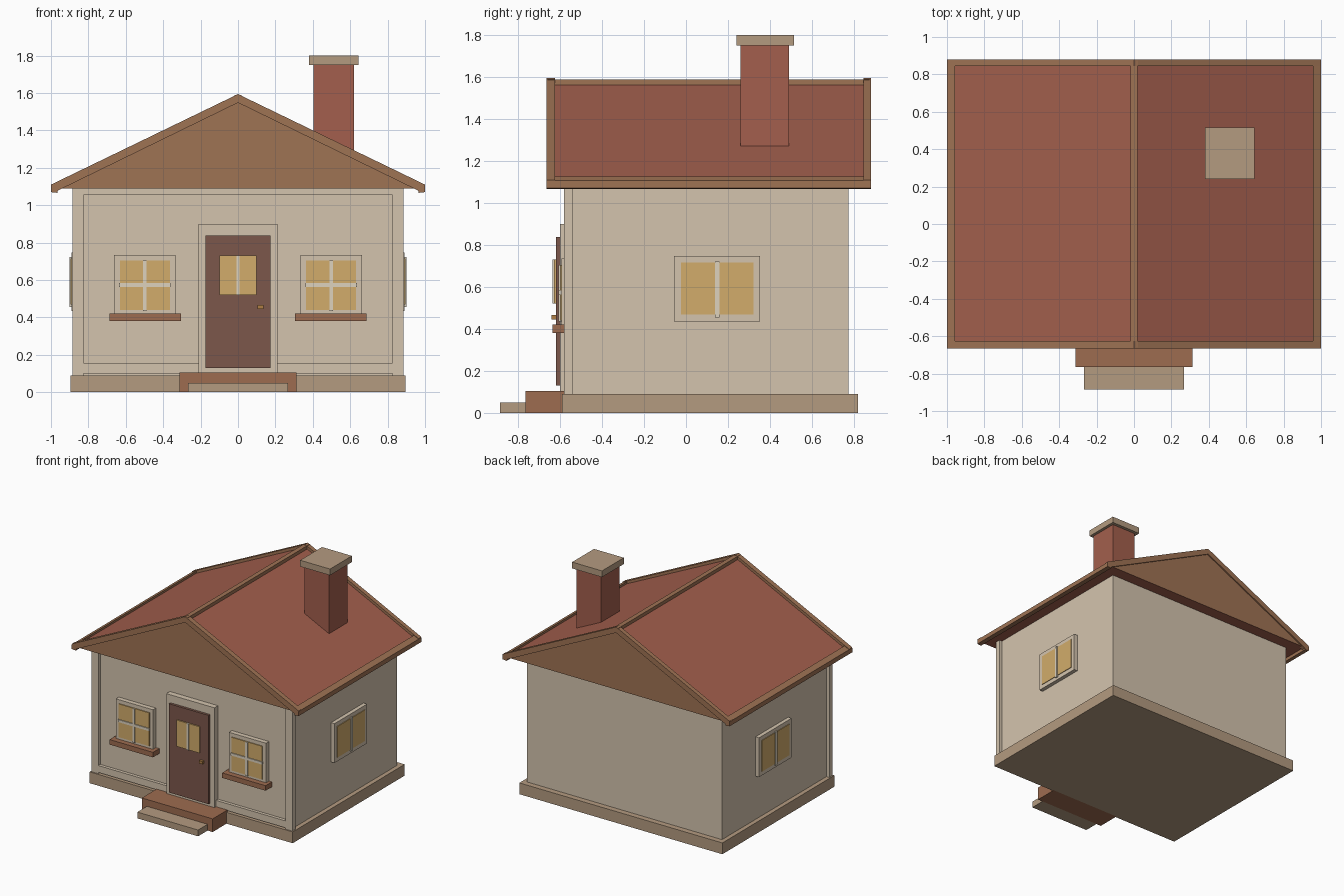
import bpy, bmesh

if "Cube" in bpy.data.objects:
    bpy.data.objects.remove(bpy.data.objects["Cube"], do_unlink=True)


def material(name, hex_code):
    """Flat material from an sRGB hex code."""
    m = bpy.data.materials.new(name)
    rgb = [int(hex_code[i:i + 2], 16) / 255 for i in (0, 2, 4)]
    lin = [c / 12.92 if c <= 0.04045 else ((c + 0.055) / 1.055) ** 2.4 for c in rgb]
    m.diffuse_color = (*lin, 1)
    m.use_nodes = True
    node = next(n for n in m.node_tree.nodes if n.type == "BSDF_PRINCIPLED")
    node.inputs["Base Color"].default_value = (*lin, 1)
    return m


plaster = material("cream plaster", "D4C4AE")
stone = material("tan stone", "B49B80")
tile = material("red roof tile", "A35F4D")
timber = material("brown timber", "9F7354")
step_wood = material("reddish timber", "9D6C50")
door_paint = material("dark door paint", "7C574B")
glass = material("amber glass", "D2AC6B")
bars = material("pale glazing bars", "DDD2BE")
brass = material("aged brass", "B07F45")


def prism(name, profile, y0, y1, *mats):
    """Extrude an xz profile from y0 to y1; a second material colours the ends."""
    bm = bmesh.new()
    front = bm.faces.new([bm.verts.new((x, y0, z)) for x, z in profile])
    ext = bmesh.ops.extrude_face_region(bm, geom=[front])
    moved = [g for g in ext["geom"] if isinstance(g, bmesh.types.BMVert)]
    bmesh.ops.translate(bm, verts=moved, vec=(0, y1 - y0, 0))
    bmesh.ops.recalc_face_normals(bm, faces=bm.faces[:])
    for f in bm.faces:
        f.material_index = len(mats) - 1 if abs(f.normal.y) > 0.9 else 0
    me = bpy.data.meshes.new(name)
    bm.to_mesh(me)
    bm.free()
    for m in mats:
        me.materials.append(m)
    ob = bpy.data.objects.new(name, me)
    bpy.context.collection.objects.link(ob)
    return ob


def box(name, x, y, z, mat):
    """Box from (min, max) ranges."""
    return prism(name, [(x[0], z[0]), (x[1], z[0]), (x[1], z[1]), (x[0], z[1])], *y, mat)


def span(s, a, b):
    return tuple(sorted((s * a, s * b)))


# Body
box("foundation", (-0.895, 0.895), (-0.59, 0.82), (0, 0.09), stone)
box("walls", (-0.86, 0.86), (-0.555, 0.775), (0.09, 1.1), plaster)

# Front wall trim
box("trim_top", (-0.825, 0.825), (-0.58, -0.55), (1.055, 1.09), plaster)
for s, side in ((1, "left"), (-1, "right")):
    box(f"corner_post_{side}", span(s, 0.825, 0.885), (-0.58, -0.54), (0.09, 1.09), plaster)
    box(f"trim_bottom_{side}", span(s, 0.21, 0.825), (-0.58, -0.55), (0.1, 0.155), plaster)

# Roof body with timber gable ends
prism("roof", [(-0.98, 1.09), (0.98, 1.09), (0.98, 1.097), (0, 1.57), (-0.98, 1.097)],
      -0.655, 0.87, tile, timber)
box("ridge_cap", (-0.018, 0.018), (-0.66, 0.875), (1.55, 1.588), timber)
for s, side in ((1, "left"), (-1, "right")):
    rake = [(0, 1.594), (s, 1.11), (s * 0.98, 1.07), (0, 1.548)]
    for end, y in (("front", (-0.665, -0.625)), ("back", (0.845, 0.88))):
        prism(f"rake_board_{end}_{side}", rake, *y, timber)
    eave = [(s * 0.958, 1.125), (s, 1.106), (s, 1.07), (s * 0.965, 1.066)]
    prism(f"eave_board_{side}", eave, -0.665, 0.88, timber)

# Chimney
box("chimney", (0.405, 0.62), (0.26, 0.49), (1.15, 1.75), tile)
box("chimney_cap", (0.38, 0.643), (0.24, 0.515), (1.75, 1.8), stone)

# Entrance steps
box("landing", (-0.312, 0.312), (-0.765, -0.58), (0, 0.105), step_wood)
box("lower_step", (-0.268, 0.268), (-0.885, -0.765), (0, 0.05), stone)

# Door
box("door_frame", (-0.212, 0.212), (-0.6, -0.55), (0.1, 0.9), plaster)
box("door", (-0.175, 0.175), (-0.62, -0.59), (0.13, 0.837), door_paint)
box("door_glass", (-0.1, 0.1), (-0.629, -0.62), (0.52, 0.73), glass)
box("door_glazing_bar", (-0.009, 0.009), (-0.636, -0.62), (0.52, 0.73), bars)
box("door_knob", (0.105, 0.135), (-0.64, -0.62), (0.444, 0.466), brass)

# Front windows
for s, side in ((1, "left"), (-1, "right")):
    w = f"front_window_{side}"
    box(f"{w}_frame", span(s, 0.335, 0.662), (-0.592, -0.55), (0.42, 0.735), plaster)
    box(f"{w}_glass", span(s, 0.363, 0.632), (-0.599, -0.592), (0.44, 0.705), glass)
    box(f"{w}_upright_bar", span(s, 0.488, 0.507), (-0.606, -0.592), (0.435, 0.705), bars)
    box(f"{w}_cross_bar", span(s, 0.36, 0.635), (-0.606, -0.592), (0.563, 0.583), bars)
    box(f"{w}_sill", span(s, 0.305, 0.688), (-0.635, -0.55), (0.38, 0.42), step_wood)

# Side windows
for s, side in ((1, "left"), (-1, "right")):
    w = f"side_window_{side}"
    box(f"{w}_frame", span(s, 0.85, 0.891), (-0.057, 0.353), (0.435, 0.748), plaster)
    box(f"{w}_glass", span(s, 0.891, 0.896), (-0.025, 0.322), (0.468, 0.715), glass)
    box(f"{w}_bar", span(s, 0.891, 0.902), (0.137, 0.159), (0.455, 0.722), bars)
